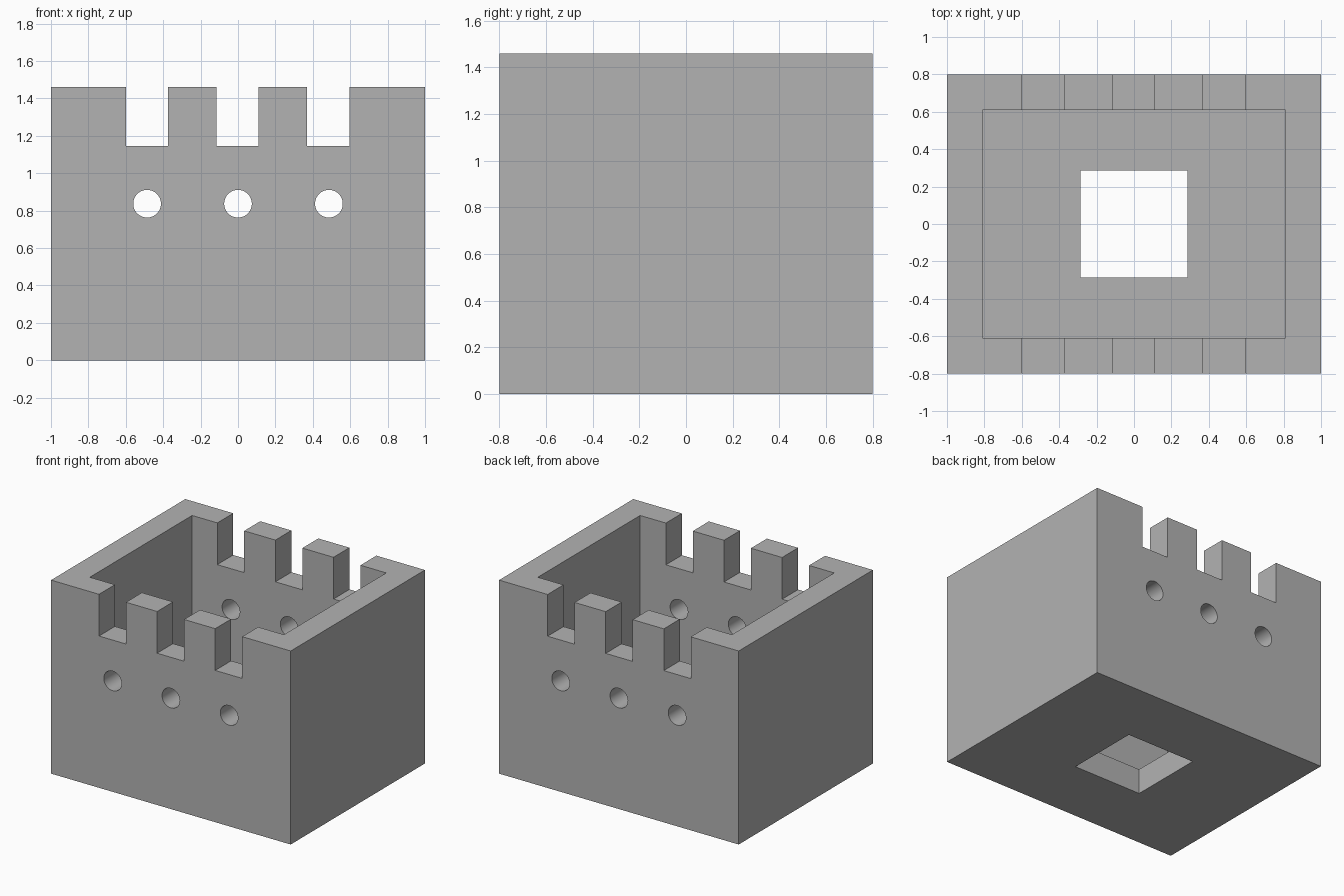
import bpy
import math

cube = bpy.data.objects.get("Cube")
if cube:
    bpy.data.objects.remove(cube, do_unlink=True)

W, D, H = 2.0, 1.6, 1.46          # outer size
WALL, FLOOR = 0.19, 0.19          # thicknesses

grey = bpy.data.materials.new("plain grey")
grey.use_nodes = True
color = (0.45, 0.45, 0.45, 1)
grey.diffuse_color = color
grey.node_tree.nodes["Principled BSDF"].inputs["Base Color"].default_value = color


def box(name, size, centre):
    bpy.ops.mesh.primitive_cube_add(size=1, location=centre)
    ob = bpy.context.object
    ob.name = name
    ob.scale = size
    bpy.ops.object.transform_apply(location=True, scale=True)
    ob.data.materials.append(grey)
    return ob


def cut(target, cutter):
    cutter.hide_render = True
    mod = target.modifiers.new(cutter.name, 'BOOLEAN')
    mod.operation = 'DIFFERENCE'
    mod.solver = 'EXACT'
    mod.object = cutter
    bpy.context.view_layer.objects.active = target
    bpy.ops.object.modifier_apply(modifier=mod.name)
    bpy.data.objects.remove(cutter, do_unlink=True)


# Solid block, hollowed from above to leave walls and floor
castle = box("castle_box", (W, D, H), (0, 0, H / 2))
cut(castle, box("cavity", (W - 2 * WALL, D - 2 * WALL, H), (0, 0, FLOOR + H / 2)))

# Square opening through the floor
cut(castle, box("floor_opening", (0.57, 0.57, 1), (0, 0, 0)))

# Battlement gaps and round holes through the front and back walls
for i in (-1, 0, 1):
    cut(castle, box("battlement_gap", (0.225, 2, 0.63), (i * 0.485 - 0.0025, 0, H)))
    bpy.ops.mesh.primitive_cylinder_add(vertices=48, radius=0.074, depth=2,
                                        location=(i * 0.486, 0, 0.837),
                                        rotation=(math.pi / 2, 0, 0))
    hole = bpy.context.object
    hole.name = "round_hole"
    hole.data.materials.append(grey)
    cut(castle, hole)

# Smooth hole walls, crisp edges elsewhere
bpy.ops.object.select_all(action='DESELECT')
castle.select_set(True)
bpy.context.view_layer.objects.active = castle
bpy.ops.object.shade_smooth_by_angle(angle=math.radians(30))
